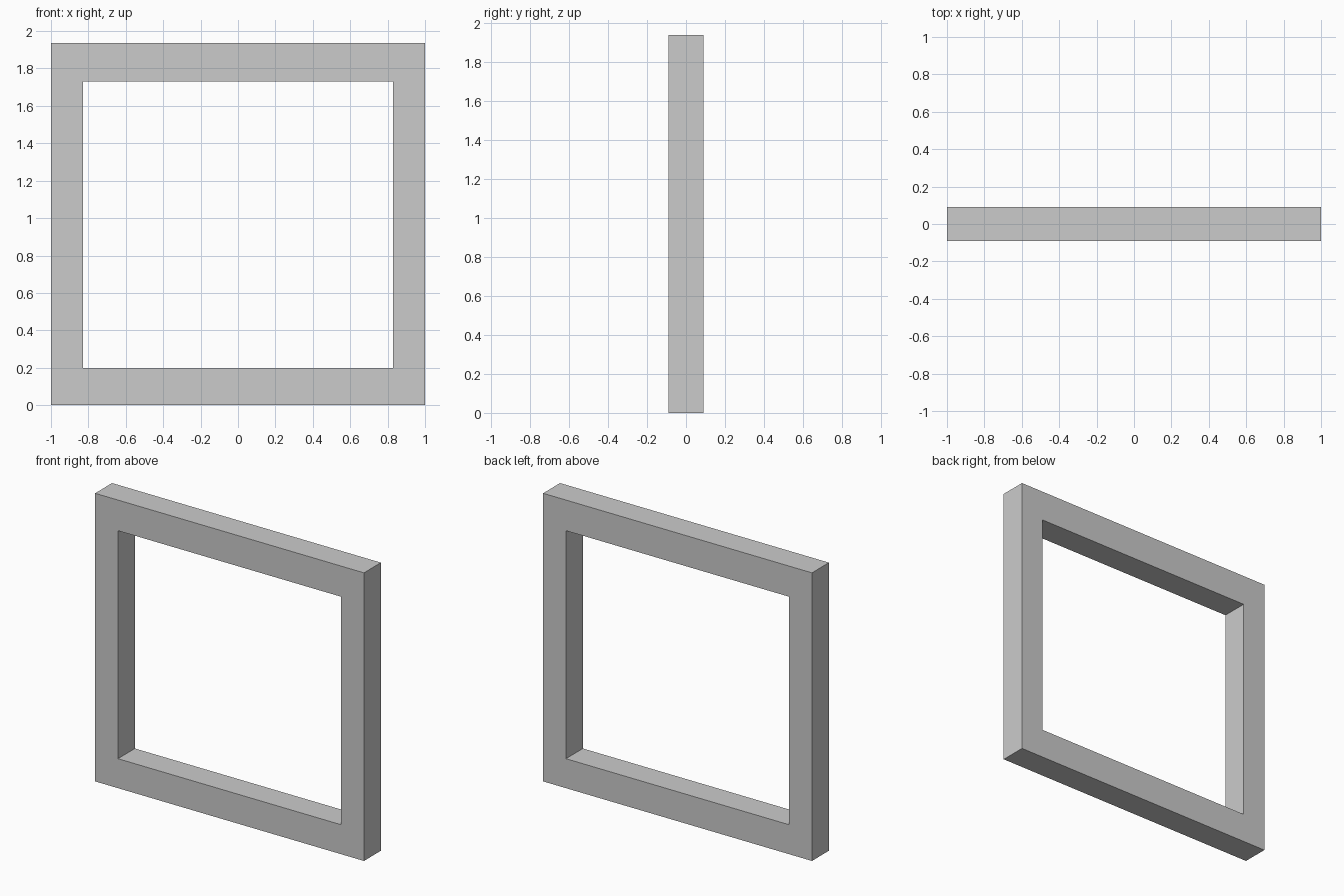
import bpy, bmesh

if "Cube" in bpy.data.objects:
    bpy.data.objects.remove(bpy.data.objects["Cube"])

HALF_DEPTH = 0.09


def rect(bm, x, z0, z1, y):
    """Four corner vertices of an upright rectangle at depth y."""
    return [bm.verts.new((px, y, pz))
            for px, pz in ((-x, z0), (x, z0), (x, z1), (-x, z1))]


bm = bmesh.new()

# Closed rectangular section: outer front, outer back, inner back, inner front
loops = [rect(bm, 1.0, 0.0, 1.937, -HALF_DEPTH),
         rect(bm, 1.0, 0.0, 1.937, HALF_DEPTH),
         rect(bm, 0.83, 0.198, 1.731, HALF_DEPTH),
         rect(bm, 0.83, 0.198, 1.731, -HALF_DEPTH)]

# Bridge neighbouring loops into a mitred square frame
for a, b in zip(loops, loops[1:] + loops[:1]):
    for i in range(4):
        j = (i + 1) % 4
        bm.faces.new((a[i], a[j], b[j], b[i]))

bmesh.ops.recalc_face_normals(bm, faces=bm.faces)
mesh = bpy.data.meshes.new("square_frame")
bm.to_mesh(mesh)
bm.free()
bpy.context.collection.objects.link(bpy.data.objects.new("square_frame", mesh))
